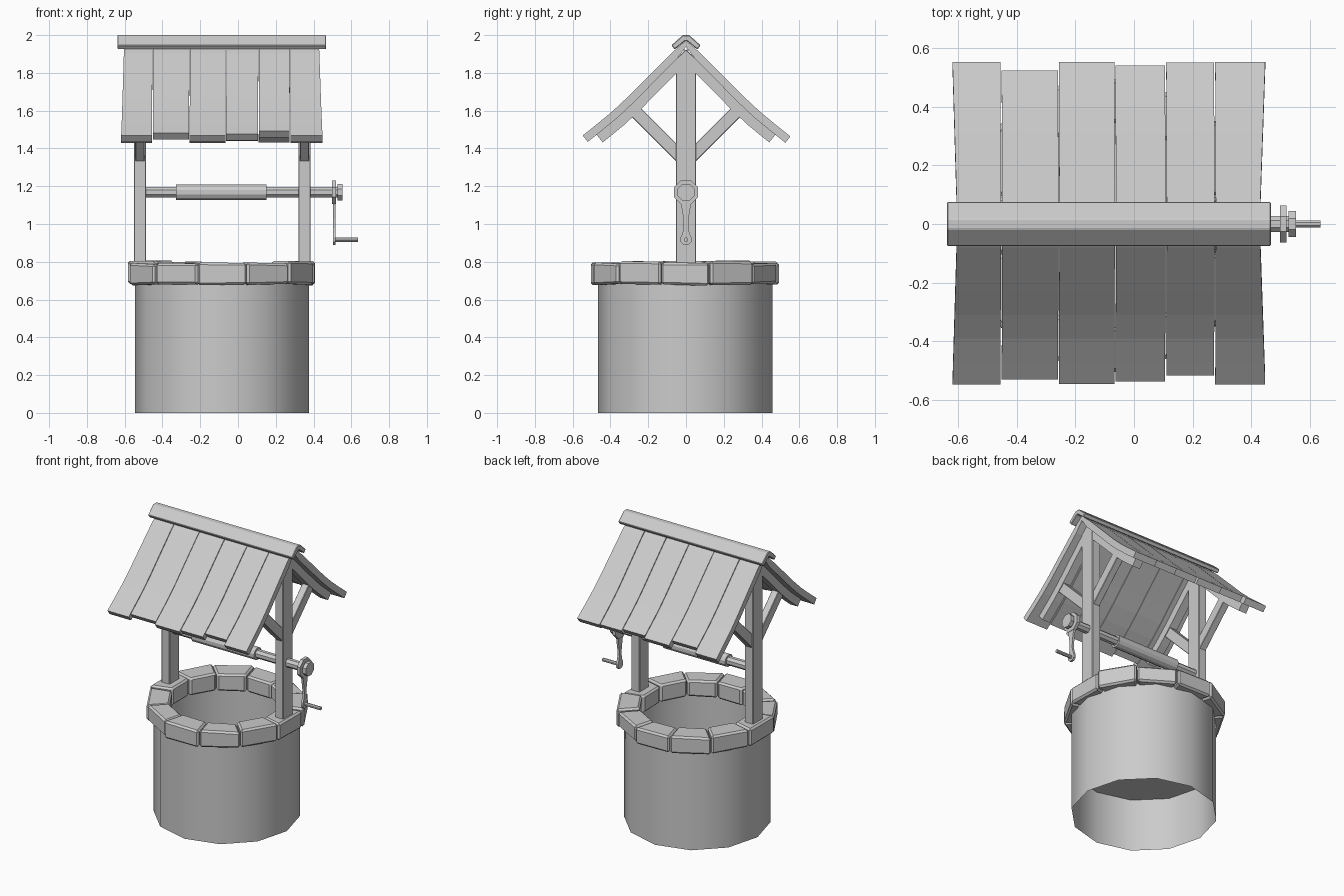
import bpy, bmesh, math, random
from mathutils import Vector, Matrix

random.seed(4)
cube = bpy.data.objects.get("Cube")
if cube:
    bpy.data.objects.remove(cube, do_unlink=True)

GREY = bpy.data.materials.new("plain_grey")
GREY.use_nodes = True
GREY.diffuse_color = (0.6, 0.6, 0.6, 1)
GREY.node_tree.nodes["Principled BSDF"].inputs["Base Color"].default_value = GREY.diffuse_color

CX = -0.084            # centre of the well shaft
POSTS = (-0.519, 0.352)  # x of both posts
AXLE_Z = 1.168


def finish(name, bm, bevel=0.0):
    bmesh.ops.recalc_face_normals(bm, faces=bm.faces)
    mesh = bpy.data.meshes.new(name)
    bm.to_mesh(mesh)
    bm.free()
    mesh.materials.append(GREY)
    obj = bpy.data.objects.new(name, mesh)
    bpy.context.collection.objects.link(obj)
    if bevel:
        mod = obj.modifiers.new("bevel", 'BEVEL')
        mod.width, mod.segments = bevel, 1
    return obj


def smooth(obj, angle):
    bpy.ops.object.select_all(action='DESELECT')
    obj.select_set(True)
    bpy.context.view_layer.objects.active = obj
    bpy.ops.object.shade_smooth_by_angle(angle=math.radians(angle))


def prism(name, rings, bevel=0.0):
    """Skin two outlines with the same point count and cap both ends."""
    bm = bmesh.new()
    a, b = [[bm.verts.new(p) for p in ring] for ring in rings]
    n = len(a)
    for i in range(n):
        j = (i + 1) % n
        bm.faces.new((a[i], a[j], b[j], b[i]))
    bm.faces.new(a)
    bm.faces.new(b[::-1])
    return finish(name, bm, bevel)


def extrude_x(name, outline, x0, x1, bevel=0.0):
    return prism(name, [[(x, y, z) for y, z in outline] for x in (x0, x1)], bevel)


def rod_x(name, x0, x1, radius, z, sides=8):
    bm = bmesh.new()
    mat = Matrix.Translation(((x0 + x1) / 2, 0, z)) @ Matrix.Rotation(math.pi / 2, 4, 'Y') \
        @ Matrix.Rotation(math.pi / sides, 4, 'Z')
    bmesh.ops.create_cone(bm, cap_ends=True, segments=sides, radius1=radius, radius2=radius,
                          depth=x1 - x0, matrix=mat)
    return finish(name, bm)


def offset_path(path, depth):
    """Shift a (y, z) path inwards, below the roof surface."""
    out = []
    for i, p in enumerate(path):
        d = (path[min(i + 1, len(path) - 1)] - path[max(i - 1, 0)]).normalized()
        out.append(p + Vector((d.y, -d.x)) * depth)
    return out


def curve_strip(name, path, depth, sign, span, bevel=0.0):
    """Curved board; span(y) gives its left and right x."""
    bm = bmesh.new()
    rows = []
    for top, low in zip(path, offset_path(path, depth)):
        low.x = max(low.x, 0.0)
        x0, x1 = span(top.x)
        rows.append([bm.verts.new((x, sign * p.x, p.y))
                     for x, p in ((x0, top), (x1, top), (x1, low), (x0, low))])
    for r, s in zip(rows, rows[1:]):
        for i in range(4):
            j = (i + 1) % 4
            bm.faces.new((r[i], r[j], s[j], s[i]))
    bm.faces.new(rows[0])
    bm.faces.new(rows[-1][::-1])
    return finish(name, bm, bevel)


# Shaft: open smooth tube, with the water inside
bm = bmesh.new()
bmesh.ops.create_cone(bm, cap_ends=False, segments=12, radius1=0.461, radius2=0.461, depth=0.74,
                      matrix=Matrix.Translation((CX, -0.004, 0.37)))
smooth(finish("well_shaft", bm), 40)
bm = bmesh.new()
bmesh.ops.create_circle(bm, cap_ends=True, segments=12, radius=0.46,
                        matrix=Matrix.Translation((CX, -0.004, 0.365)))
finish("water", bm)

# Rim: twelve uneven wedge stones
half = math.tan(math.radians(15))
for i in range(12):
    outer = 0.492 + random.uniform(-0.006, 0.008)
    inner = 0.352 + random.uniform(-0.006, 0.006)
    top = 0.797 + random.uniform(-0.01, 0.01)
    low = 0.68 + random.uniform(-0.005, 0.004)
    turn = Matrix.Rotation(math.radians(30 * i), 4, 'Z')
    outline = [(r, s * (r * half - 0.002)) for r, s in
               ((inner, -1), (outer, -1), (outer, 1), (inner, 1))]
    rings = []
    for z in (low, top):
        tilt = random.uniform(-0.03, 0.03)
        rings.append([turn @ Vector((x, y, z + tilt * y)) for x, y in outline])
    stone = prism(f"rim_stone_{i + 1}", rings, 0.012)
    stone.location = (CX, -0.004, 0)

# Roof curve from ridge to eave as (y, z)
ROOF = [Vector(p) for p in ((0, 1.972), (0.08, 1.902), (0.16, 1.822), (0.228, 1.754),
                            (0.31, 1.671), (0.39, 1.596), (0.47, 1.53), (0.55, 1.466))]


def roof_to(y_end):
    path = [p for p in ROOF if p.x < y_end - 0.01]
    a, b = ROOF[-2], ROOF[-1]
    if y_end < a.x:
        a, b = ROOF[-3], ROOF[-2]
    return path + [a.lerp(b, (y_end - a.x) / (b.x - a.x))]


# Planks: left and right x, then front and back reach
PLANKS = ((-0.602, -0.453, 0.547, 0.553), (-0.449, -0.257, 0.53, 0.524),
          (-0.254, -0.065, 0.546, 0.553), (-0.061, 0.108, 0.537, 0.54),
          (0.112, 0.275, 0.517, 0.55), (0.279, 0.428, 0.547, 0.553))
for i, (left, right, front, back) in enumerate(PLANKS):
    flare_l = 0.03 if i == 0 else 0.004
    flare_r = 0.035 if i == 5 else -0.004

    def span(y):
        return left - flare_l * y, right + flare_r * y

    for side, sign, reach in (("front", -1, front), ("back", 1, back)):
        curve_strip(f"roof_plank_{side}_{i + 1}", roof_to(reach), 0.043, sign, span)

# Ridge cap
cap = [(0.017, 2.0), (0.077, 1.946), (0.06, 1.924), (0.006, 1.968)]
extrude_x("ridge_cap", cap + [(-y, z) for y, z in reversed(cap)], -0.638, 0.467, 0.004)

# Posts, rafters and braces at both ends
for end, px in zip(("right", "left"), POSTS):
    post = [(-0.053, 0.72), (0.053, 0.72), (0.053, 1.875), (0, 1.925), (-0.053, 1.875)]
    extrude_x(f"post_{end}", post, px - 0.032, px + 0.032, 0.004)
    for side, sign in (("front", -1), ("back", 1)):
        under = offset_path(roof_to(0.5), 0.04)
        curve_strip(f"rafter_{end}_{side}", under, 0.055, sign,
                    lambda y: (px - 0.03, px + 0.03))
        brace = [(0.03, 1.405), (0.03, 1.31), (0.295, 1.575), (0.245, 1.62)]
        extrude_x(f"brace_{end}_{side}", [(sign * y, z) for y, z in brace],
                  px - 0.025, px + 0.025, 0.003)

# Winding axle, drum and end discs
rod_x("axle", -0.5, 0.53, 0.03, AXLE_Z)
rod_x("rope_drum", -0.329, 0.152, 0.043, AXLE_Z, 12)
rod_x("large_disc", 0.497, 0.52, 0.068, AXLE_Z)
rod_x("small_disc", 0.527, 0.552, 0.048, AXLE_Z)

# Crank arm and handle
arm = [(0.03, 1.14), (0.024, 1.09), (0.014, 1.03), (0.012, 0.98), (0.019, 0.95),
       (0.028, 0.93), (0.028, 0.905), (0.013, 0.89)]
extrude_x("crank_arm", arm + [(-y, z) for y, z in reversed(arm)], 0.502, 0.517)
rod_x("crank_handle", 0.51, 0.635, 0.012, 0.917)
